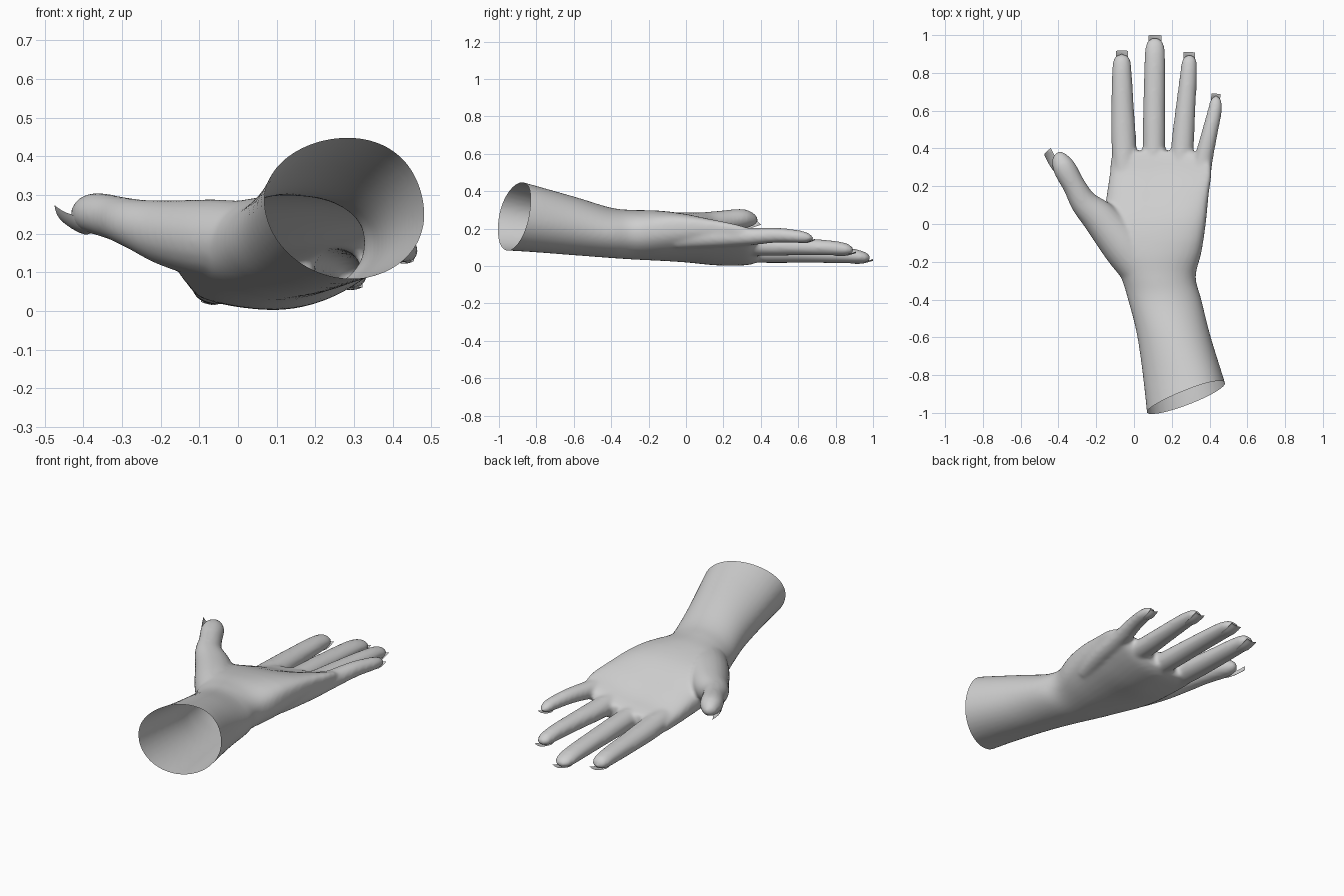
import bpy, bmesh, math
from mathutils import Vector

if "Cube" in bpy.data.objects:
    bpy.data.objects.remove(bpy.data.objects["Cube"])

skin = bpy.data.materials.new("skin grey")
skin.diffuse_color = (0.62, 0.62, 0.62, 1)
skin.use_nodes = True
skin.node_tree.nodes["Principled BSDF"].inputs["Base Color"].default_value = skin.diffuse_color


def resample(rows, steps=5):
    """Smooth (Catmull-Rom) interpolation of the station rows."""
    out = []
    for i in range(len(rows) - 1):
        p = [rows[max(0, min(len(rows) - 1, i + k))] for k in (-1, 0, 1, 2)]
        for s in range(steps):
            t = s / steps
            out.append([0.5 * (2 * b + (c - a) * t + (2 * a - 5 * b + 4 * c - d) * t * t
                               + (3 * b - a - 3 * c + d) * t ** 3) for a, b, c, d in zip(*p)])
    return out + [list(rows[-1])]


def skin_rings(bm, rings):
    """Closed solid through a list of equal rings."""
    vs = [[bm.verts.new(p) for p in r] for r in rings]
    n = len(vs[0])
    for a, b in zip(vs, vs[1:]):
        for j in range(n):
            bm.faces.new((a[j], a[(j + 1) % n], b[(j + 1) % n], b[j]))
    bm.faces.new(vs[0][::-1])
    bm.faces.new(vs[-1])


def digit(bm, rows, n=20):
    """Tube along (x, y, z, half width, half thickness) stations."""
    rows = resample(rows)
    rings = []
    for i, (x, y, z, w, h) in enumerate(rows):
        a, b = rows[max(0, i - 1)], rows[min(len(rows) - 1, i + 1)]
        t = (Vector(b[:3]) - Vector(a[:3])).normalized()
        side = t.cross(Vector((0, 0, 1))).normalized()
        up = side.cross(t)
        c = Vector((x, y, z))
        rings.append([c + side * w * math.cos(k * math.tau / n) + up * h * math.sin(k * math.tau / n)
                      for k in range(n)])
    skin_rings(bm, rings)


def new_object(name, bm):
    bmesh.ops.recalc_face_normals(bm, faces=bm.faces)
    me = bpy.data.meshes.new(name)
    bm.to_mesh(me)
    bm.free()
    ob = bpy.data.objects.new(name, me)
    bpy.context.collection.objects.link(ob)
    me.materials.append(skin)
    bpy.ops.object.select_all(action='DESELECT')
    ob.select_set(True)
    bpy.context.view_layer.objects.active = ob
    return ob


bm = bmesh.new()

# forearm and palm: y, left x, right x, bottom z, top z, left lift, right lift
palm = [(-1.25, .09, .60, .095, .56, 0, 0), (-.9, .058, .50, .08, .457, 0, 0),
        (-.6, .018, .407, .058, .372, 0, 0), (-.4, -.032, .357, .043, .312, 0, 0),
        (-.28, -.07, .327, .035, .30, 0, .01), (-.15, -.13, .357, .028, .295, .02, .03),
        (0, -.165, .38, .018, .268, .02, .055), (.15, -.145, .395, .003, .21, .01, .085),
        (.27, -.128, .41, .001, .16, 0, .10), (.34, -.122, .395, .006, .138, 0, .09),
        (.385, -.105, .315, .02, .12, 0, .05)]
rings = []
for y, xl, xr, zb, zt, ll, lr in resample(palm):
    ring = []
    hand_part = min(1, max(0, (y + .4) / .3))
    arm_part = min(1, max(0, (-.4 - y) / .4))
    for k in range(40):
        a = k * math.tau / 40
        u, v = math.cos(a), math.sin(a)
        v = math.copysign(abs(v) ** (1 - .25 * hand_part), v)
        s = u + .25 * hand_part                       # arch lowest under the first two knuckles
        half = (zt - zb) / 2
        ring.append(((xl + xr) / 2 + (xr - xl) / 2 * u + .2 * arm_part * half * max(0, v) ** 2, y,
                     (zb + zt) / 2 + half * v + (lr * .75 if s > 0 else ll) * s * s))
    rings.append(ring)
skin_rings(bm, rings)

# index, middle, ring and little fingers
digit(bm, [(-.045, .1, .09, .055, .06), (-.053, .4, .073, .066, .056), (-.06, .6, .067, .061, .05),
           (-.064, .78, .062, .054, .044), (-.064, .86, .056, .047, .037), (-.064, .887, .05, .034, .022),
           (-.064, .9, .048, .012, .01)])
digit(bm, [(.10, .1, .09, .05, .06), (.106, .4, .074, .06, .056), (.107, .6, .068, .059, .05),
           (.11, .85, .057, .056, .042), (.111, .94, .048, .05, .033), (.111, .972, .043, .036, .02),
           (.111, .985, .04, .012, .01)])
digit(bm, [(.235, .05, .125, .05, .06), (.256, .4, .108, .06, .053), (.27, .58, .104, .054, .047),
           (.286, .76, .098, .047, .041), (.292, .85, .09, .041, .034), (.293, .882, .085, .032, .02),
           (.293, .895, .083, .011, .01)])
digit(bm, [(.30, -.05, .15, .05, .06), (.34, .15, .155, .052, .056), (.366, .33, .158, .05, .048),
           (.40, .48, .165, .043, .041), (.428, .6, .158, .038, .034), (.433, .65, .152, .031, .026),
           (.434, .67, .149, .02, .015), (.434, .68, .148, .008, .008)])

# thumb with its fleshy base
digit(bm, [(.06, -.28, .175, .10, .10), (-.045, -.13, .183, .115, .106), (-.17, .02, .20, .097, .088),
           (-.262, .11, .224, .073, .066), (-.315, .2, .24, .061, .058), (-.365, .29, .252, .062, .054),
           (-.388, .335, .25, .05, .045), (-.404, .368, .246, .03, .026), (-.41, .378, .245, .01, .01)])

hand = new_object("hand", bm)

# fuse into one soft skin
rm = hand.modifiers.new("fuse", 'REMESH')
rm.mode = 'VOXEL'
rm.voxel_size = .01
sm = hand.modifiers.new("soften", 'SMOOTH')
sm.factor = .5
sm.iterations = 10
for m in ("fuse", "soften"):
    bpy.ops.object.modifier_apply(modifier=m)

# slanted open end of the forearm
bm = bmesh.new()
bm.from_mesh(hand.data)
bmesh.ops.bisect_plane(bm, geom=bm.verts[:] + bm.edges[:] + bm.faces[:], plane_co=(.275, -.92, .265),
                       plane_no=(.36, -.93, .21), clear_outer=True)
bm.to_mesh(hand.data)
bm.free()
bpy.ops.object.shade_smooth()


def nail(name, start, end, normal, w):
    """Gently cambered nail plate, rounded at its root."""
    s, e, nrm = Vector(start), Vector(end), Vector(normal)
    d = e - s
    nrm = (nrm - d * nrm.dot(d) / d.length_squared).normalized()
    side = d.normalized().cross(nrm)
    bm = bmesh.new()
    grid = []
    for i in range(9):
        v = i / 8
        half = w * min(1, math.sqrt(.25 + 2.2 * v))
        grid.append([bm.verts.new(s + d * v + side * half * u / 4
                                  + nrm * (.008 * math.sin(math.pi * v) - .25 * w * (u / 4) ** 2))
                     for u in range(-4, 5)])
    for a, b in zip(grid, grid[1:]):
        for j in range(8):
            bm.faces.new((a[j], a[j + 1], b[j + 1], b[j]))
    bmesh.ops.solidify(bm, geom=bm.faces[:], thickness=.006)
    new_object(name, bm)
    bpy.ops.object.shade_smooth_by_angle(angle=math.radians(40))


# nails on the back of each digit
nail("index_nail", (-.064, .80, .017), (-.064, .918, .034), (0, 0, -1), .032)
nail("middle_nail", (.111, .88, .014), (.111, 1.0, .029), (0, 0, -1), .034)
nail("ring_nail", (.291, .79, .056), (.293, .91, .070), (0, 0, -1), .03)
nail("little_nail", (.428, .60, .124), (.434, .69, .139), (0, 0, -1), .024)
nail("thumb_nail", (-.388, .26, .212), (-.464, .382, .242), (-.6, -.3, -.6), .036)
